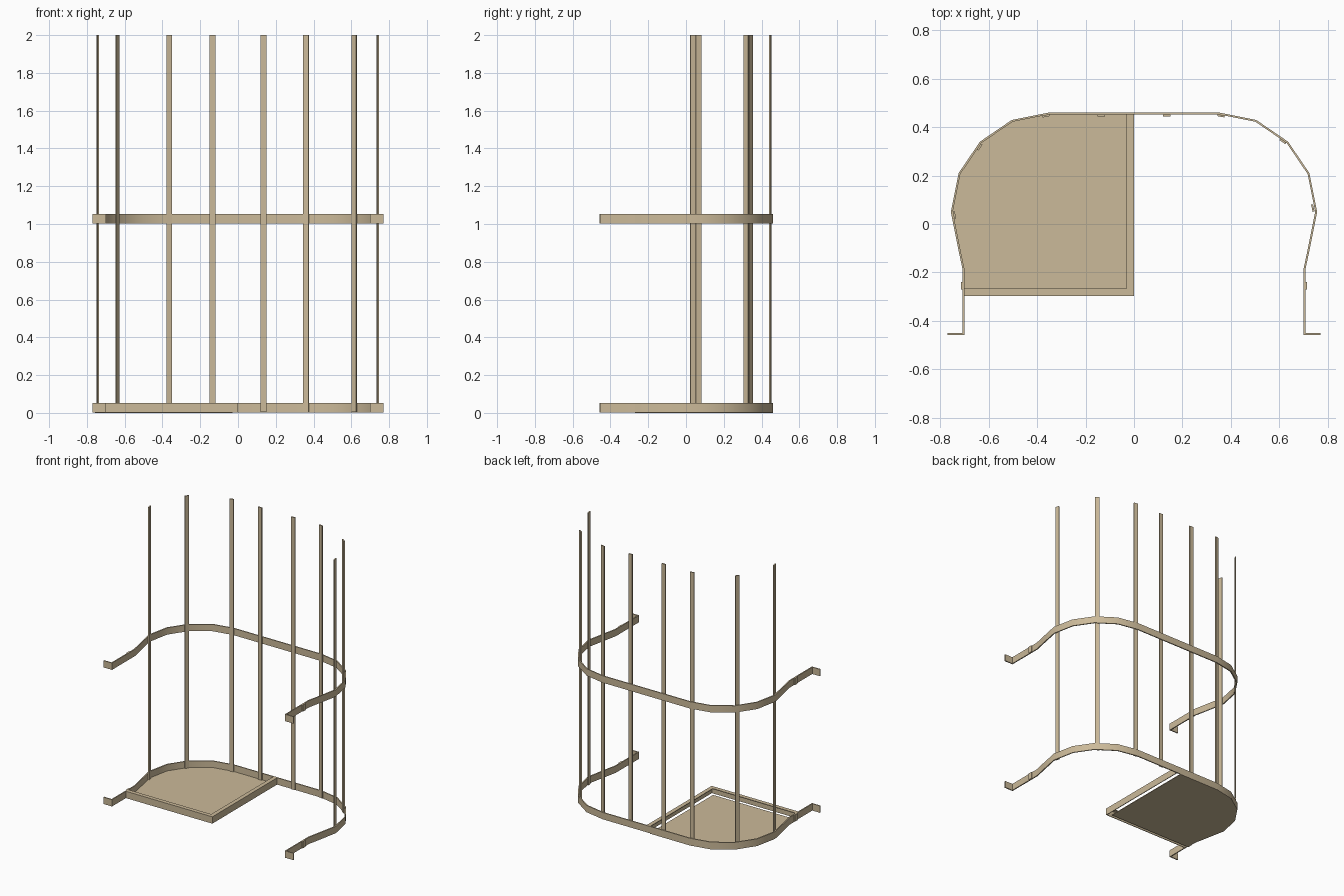
import bpy, bmesh, math
from mathutils import Vector

cube = bpy.data.objects.get("Cube")
if cube:
    bpy.data.objects.remove(cube, do_unlink=True)

mat = bpy.data.materials.new("tan_paint")
mat.use_nodes = True
TAN = (0.60, 0.49, 0.32, 1)
mat.diffuse_color = TAN
mat.node_tree.nodes["Principled BSDF"].inputs["Base Color"].default_value = TAN

THICK = 0.008


def prism(name, outline, z0, z1, smooth=False):
    """Extrude a flat outline between two heights."""
    bm = bmesh.new()
    face = bm.faces.new([bm.verts.new((x, y, z0)) for x, y in outline])
    top = bmesh.ops.extrude_face_region(bm, geom=[face])["geom"]
    bmesh.ops.translate(bm, vec=(0, 0, z1 - z0),
                        verts=[v for v in top if isinstance(v, bmesh.types.BMVert)])
    bmesh.ops.recalc_face_normals(bm, faces=bm.faces)
    mesh = bpy.data.meshes.new(name)
    bm.to_mesh(mesh)
    bm.free()
    mesh.materials.append(mat)
    obj = bpy.data.objects.new(name, mesh)
    bpy.context.collection.objects.link(obj)
    if smooth:
        bpy.ops.object.select_all(action='DESELECT')
        obj.select_set(True)
        bpy.context.view_layer.objects.active = obj
        bpy.ops.object.shade_smooth_by_angle(angle=math.radians(30))
    return obj


def offset_right(path, dist):
    """Mitred copy of an open path, moved to the right of its travel."""
    pts = [Vector(p) for p in path]
    dirs = [(b - a).normalized() for a, b in zip(pts, pts[1:])]
    dirs = [dirs[0]] + dirs + [dirs[-1]]
    result = []
    for p, d0, d1 in zip(pts, dirs, dirs[1:]):
        n0, n1 = Vector((d0.y, -d0.x)), Vector((d1.y, -d1.x))
        m = (n0 + n1).normalized()
        result.append(tuple(p + m * dist / m.dot(n0)))
    return result


def bar(name, x, y, angle, width, thick, z0, z1):
    """Flat upright bar, its width turned by an angle in degrees."""
    a = math.radians(angle)
    u = Vector((math.cos(a), math.sin(a))) * width / 2
    v = Vector((-math.sin(a), math.cos(a))) * thick / 2
    c = Vector((x, y))
    return prism(name, [c - u - v, c + u - v, c + u + v, c - u + v], z0, z1)


# Hoops with outward mounting tabs
half = [(-0.77, -0.45), (-0.708, -0.45), (-0.708, -0.19), (-0.725, -0.11),
        (-0.757, 0.05), (-0.725, 0.21), (-0.637, 0.34), (-0.505, 0.43), (-0.355, 0.46)]
path = half + [(-x, y) for x, y in reversed(half)]
band = path + offset_right(path, THICK)[::-1]
prism("lower_hoop", band, 0.003, 0.053, smooth=True)
prism("middle_hoop", band, 1.003, 1.053, smooth=True)

# Upright slats fixed inside the hoops
slats = [(-0.742, 0.037, 102), (-0.638, 0.318, 57), (-0.364, 0.447, 11), (-0.135, 0.448, 0),
         (0.135, 0.448, 0), (0.36, 0.447, -11), (0.615, 0.342, -35), (0.739, 0.066, 102)]
for i, (x, y, angle) in enumerate(slats):
    bar(f"upright_slat_{i + 1}", x, y, angle, 0.03, THICK, 0.005, 2.0)

# Short joint plates on the hoop legs
for side, label in ((-1, "right"), (1, "left")):
    for z, level in ((0.003, "lower"), (1.003, "middle")):
        bar(f"{label}_{level}_joint_plate", side * 0.71, -0.255, 90, 0.03, THICK, z, z + 0.05)

# Floor plate under the right half, following the hoop
floor = [(-0.03, -0.27), (-0.708, -0.27)] + half[2:] + [(-0.03, 0.46)]
prism("floor_plate", floor, 0, 0.005)

# Angle-section edging of the floor: upright web and top flange
edge = [(-0.704, -0.297), (0, -0.297), (0, 0.455)]
for name, width, z0 in (("floor_edge_web", 0.005, 0.003), ("floor_edge_flange", 0.03, 0.048)):
    inner = offset_right(edge, -width)
    prism(name, edge + inner[::-1], z0, 0.053)
